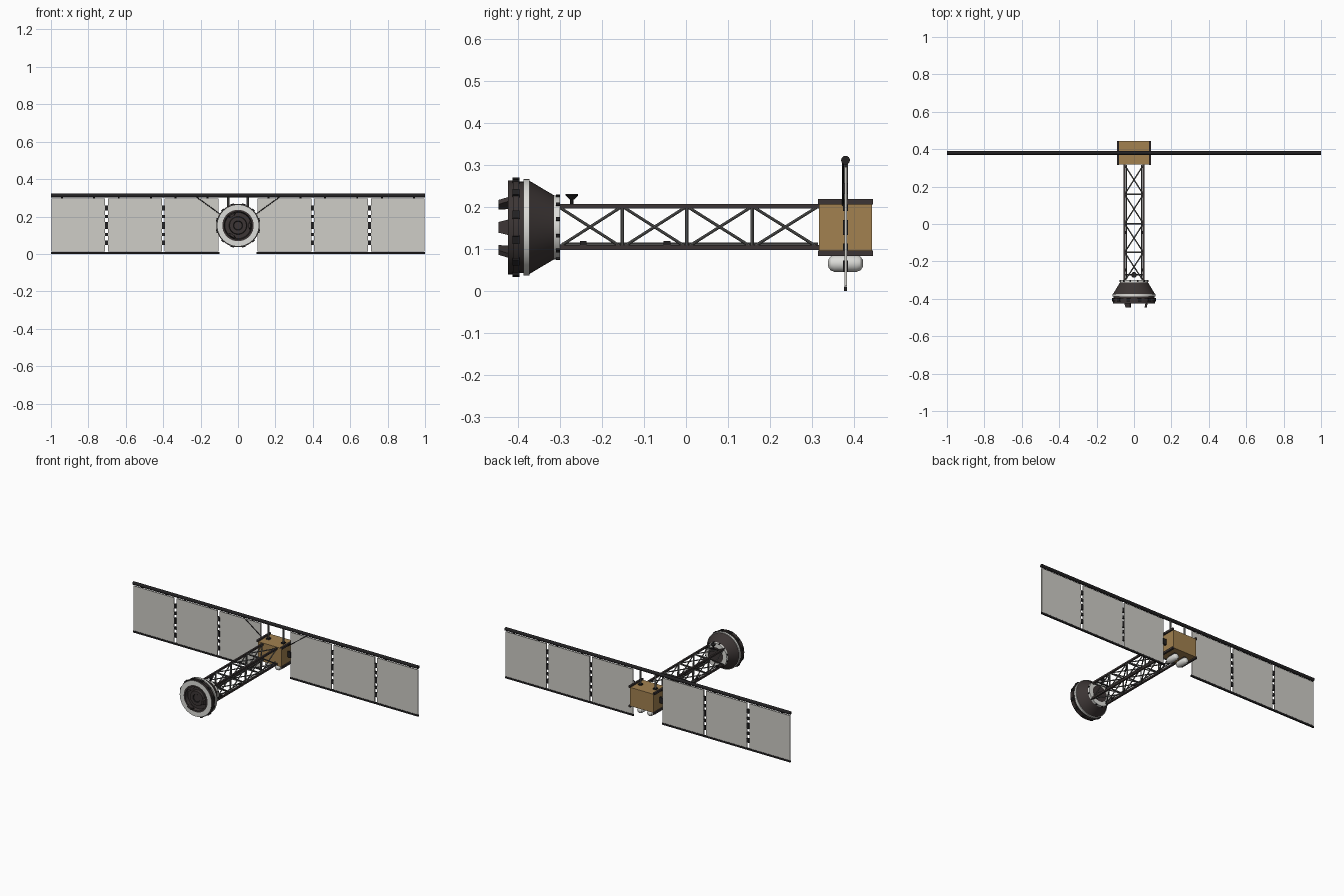
import bpy, bmesh, math
from mathutils import Vector, Matrix

cube = bpy.data.objects.get("Cube")
if cube:
    bpy.data.objects.remove(cube)


def material(name, r, g, b):
    m = bpy.data.materials.new(name)
    m.use_nodes = True
    m.diffuse_color = (r, g, b, 1)
    m.node_tree.nodes["Principled BSDF"].inputs["Base Color"].default_value = (r, g, b, 1)
    return m


dark = material("dark brown grey", .045, .036, .035)
black = material("near black", .016, .015, .016)
gold = material("gold foil", .36, .22, .08)
panel = material("panel grey", .62, .61, .57)
white = material("off white", .72, .72, .69)
steel = material("steel grey", .13, .13, .125)

AXIS_Z = .152
BOOM_Y = .38


def finish(bm, name, *mats, smooth=False):
    bmesh.ops.recalc_face_normals(bm, faces=bm.faces)
    me = bpy.data.meshes.new(name)
    bm.to_mesh(me)
    bm.free()
    ob = bpy.data.objects.new(name, me)
    bpy.context.collection.objects.link(ob)
    for m in mats:
        me.materials.append(m)
    if smooth:
        bpy.ops.object.select_all(action='DESELECT')
        ob.select_set(True)
        bpy.context.view_layer.objects.active = ob
        bpy.ops.object.shade_smooth_by_angle(angle=math.radians(30))
    return ob


def add_box(bm, center, size, rot=None):
    mat = Matrix.Translation(center) @ (rot or Matrix()) @ Matrix.Diagonal((*size, 1))
    return bmesh.ops.create_cube(bm, size=1, matrix=mat)["verts"]


def add_rod(bm, p, q, r, sides=8, r2=None):
    p, q = Vector(p), Vector(q)
    turn = (q - p).to_track_quat('Z', 'Y').to_matrix().to_4x4()
    bmesh.ops.create_cone(bm, cap_ends=True, segments=sides, radius1=r,
                          radius2=r if r2 is None else r2, depth=(q - p).length,
                          matrix=Matrix.Translation((p + q) / 2) @ turn)


def lathe(bm, profile, x=0, z=AXIS_Z, steps=48):
    """Spin (radius, y, material) points round a line along y."""
    verts = [bm.verts.new((x + r, y, z)) for r, y, m in profile]
    edges = [bm.edges.new(pair) for pair in zip(verts, verts[1:])]
    bmesh.ops.spin(bm, geom=verts + edges, cent=(x, 0, z), axis=(0, 1, 0),
                   angle=math.tau, steps=steps)
    bmesh.ops.remove_doubles(bm, verts=bm.verts, dist=.0004)
    for f in bm.faces:
        c = f.calc_center_median()
        rad = math.hypot(c.x - x, c.z - z)
        # each band takes the material of the profile segment it lies on
        best = min(zip(profile, profile[1:]), key=lambda s: abs((s[0][0] + s[1][0]) / 2 - rad)
                   + abs((s[0][1] + s[1][1]) / 2 - c.y))
        f.material_index = best[0][2]


# Docking head: front ring, pale band, dark cone, pale collar
bm = bmesh.new()
lathe(bm, [(0, -.412, 0), (.022, -.412, 2), (.025, -.416, 0), (.045, -.416, 0),
           (.048, -.402, 0), (.07, -.402, 0), (.074, -.424, 0), (.084, -.424, 1),
           (.112, -.424, 0), (.112, -.412, 0), (.116, -.412, 0), (.116, -.398, 0),
           (.109, -.398, 0), (.109, -.387, 1), (.115, -.387, 1), (.115, -.373, 1),
           (.111, -.373, 0), (.076, -.314, 1), (.076, -.3, 1), (.05, -.3, 0), (0, -.3, 0)])
finish(bm, "docking_head", dark, white, black, smooth=True)

# Three tapered guide petals
bm = bmesh.new()
for k in range(3):
    turn = Matrix.Translation((0, 0, AXIS_Z)) @ Matrix.Rotation(k * math.tau / 3, 4, 'Y')
    vs = add_box(bm, (.069, -.43, 0), (.012, .034, .042))
    for v in vs:
        if v.co.y < -.43:
            v.co.z *= .6
            v.co.x -= .007
    bmesh.ops.transform(bm, matrix=turn, verts=vs)
finish(bm, "guide_petals", dark)

# Latches round the rim and bolts round the collar
bm = bmesh.new()
for k in range(12):
    a = (k + .5) * math.tau / 12
    rot = Matrix.Rotation(a, 4, 'Y')
    for rad, y, size in ((.115, -.405, (.01, .017, .018)), (.077, -.305, (.006, .01, .008))):
        add_box(bm, (rad * math.cos(a), y, AXIS_Z - rad * math.sin(a)), size, rot)
finish(bm, "rim_latches", black)

# Truss longerons
X, LOW, HIGH = .05, .104, .202
bays = [-.305, -.152, .002, .158, .315]
bm = bmesh.new()
for x in (-X, X):
    for z in (LOW, HIGH):
        add_box(bm, (x, .006, z), (.011, .625, .011))
finish(bm, "truss_longerons", dark)

# Truss battens and crossed diagonals
bm = bmesh.new()
for y in bays[1:-1]:
    for s in (-X, X):
        add_rod(bm, (s, y, LOW), (s, y, HIGH), .004)
    for z in (LOW, HIGH):
        add_rod(bm, (-X, y, z), (X, y, z), .004)
for a, b in zip(bays, bays[1:]):
    for s in (-X, X):
        add_rod(bm, (s, a, LOW), (s, b, HIGH), .0035)
        add_rod(bm, (s, a, HIGH), (s, b, LOW), .0035)
    for z in (LOW, HIGH):
        add_rod(bm, (-X, a, z), (X, b, z), .0035)
        add_rod(bm, (X, a, z), (-X, b, z), .0035)
finish(bm, "truss_braces", steel, smooth=True)

# Cable conduits with junction boxes
bm = bmesh.new()
for s in (-1, 1):
    add_rod(bm, (s * .04, -.295, .113), (s * .04, .315, .113), .0035)
finish(bm, "cable_conduits", steel, smooth=True)
bm = bmesh.new()
for s in (-1, 1):
    for y in (-.245, -.045):
        add_box(bm, (s * .045, y, .113), (.014, .016, .012))
finish(bm, "junction_boxes", black)

# Small dish antenna on top of the truss
bm = bmesh.new()
add_box(bm, (0, -.272, HIGH), (.1, .008, .006))
add_rod(bm, (0, -.272, .2), (0, -.272, .222), .004)
add_rod(bm, (0, -.272, .218), (0, -.272, .228), .005, 16, .015)
add_rod(bm, (0, -.272, .228), (0, -.272, .232), .015, 16)
finish(bm, "dish_antenna", black, smooth=True)

# Equipment box with corner rails
bm = bmesh.new()
add_box(bm, (0, .38, .151), (.166, .126, .118))
finish(bm, "equipment_box", gold)
bm = bmesh.new()
for x in (-.085, .085):
    for z in (.09, .213):
        add_box(bm, (x, .38, z), (.012, .13, .013))
finish(bm, "box_rails", dark)

# Two rounded tanks under the box
for side, x in (("left", .035), ("right", -.035)):
    bm = bmesh.new()
    lathe(bm, [(0, .338, 0), (.009, .339, 0), (.016, .344, 0), (.02, .353, 0),
               (.02, .407, 0), (.016, .416, 0), (.009, .421, 0), (0, .422, 0)], x, .066, 24)
    finish(bm, side + "_tank", white, smooth=True)
bm = bmesh.new()
for x in (-.035, .035):
    add_box(bm, (x, .38, .089), (.014, .05, .012))
finish(bm, "tank_mounts", dark)

# Solar wings: three panels a side
spans = [(.105, .392), (.407, .695), (.712, .998)]
bm = bmesh.new()
for s in (-1, 1):
    for a, b in spans:
        add_box(bm, (s * (a + b) / 2, BOOM_Y, .154), (b - a, .006, .284))
finish(bm, "solar_panels", panel)

# Hinges in the gaps, body joints, lower edge bars and upper clips
bm = bmesh.new()
for s in (-1, 1):
    for x in (.3995, .7035):
        for z, h in ((.06, .026), (.105, .016), (.152, .036), (.199, .016), (.245, .026)):
            add_box(bm, (s * x, BOOM_Y, z), (.016, .011, h))
    add_box(bm, (s * .096, BOOM_Y, .152), (.024, .012, .036))
    add_box(bm, (s * .55, BOOM_Y, .0055), (.9, .008, .011))
    for a, b in spans:
        for t in (.2, .8):
            add_box(bm, (s * (a + (b - a) * t), BOOM_Y, .301), (.01, .005, .014))
finish(bm, "panel_fittings", black)

# Top boom, its masts and stays
bm = bmesh.new()
add_rod(bm, (-1, BOOM_Y, .312), (1, BOOM_Y, .312), .0105, 16)
finish(bm, "top_boom", black, smooth=True)
bm = bmesh.new()
for s in (-1, 1):
    add_rod(bm, (s * .052, BOOM_Y, .2), (s * .052, BOOM_Y, .312), .0055, 12)
finish(bm, "boom_masts", steel, smooth=True)
bm = bmesh.new()
for s in (-1, 1):
    add_rod(bm, (s * .23, BOOM_Y - .006, .31), (s * .085, BOOM_Y - .006, .205), .0025)
    add_box(bm, (s * .052, BOOM_Y, .213), (.02, .02, .01))
finish(bm, "boom_stays", black)
